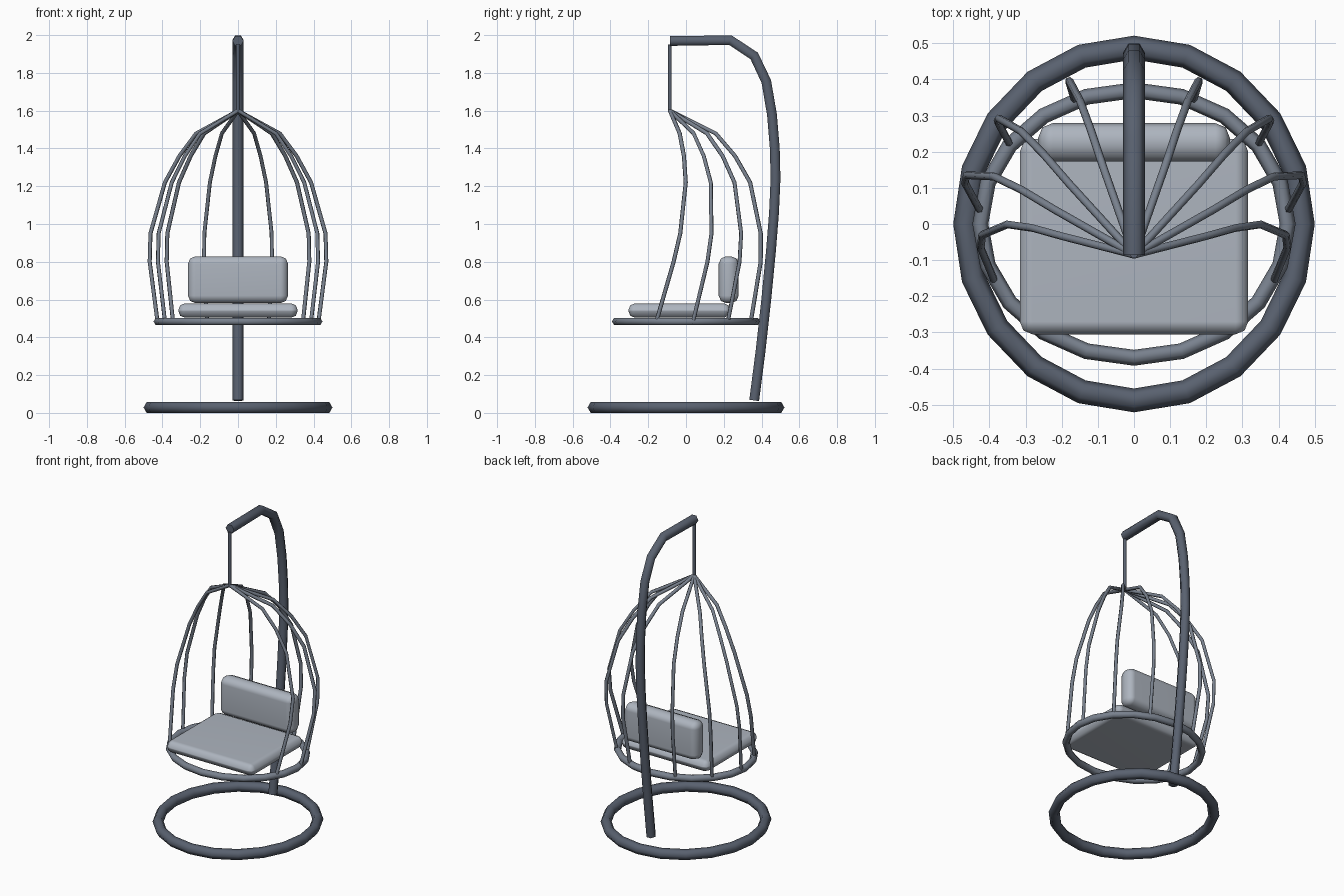
import bpy, bmesh
from math import sin, cos, pi, radians
from mathutils import Vector

if "Cube" in bpy.data.objects:
    bpy.data.objects.remove(bpy.data.objects["Cube"])


def material(name, c):
    m = bpy.data.materials.new(name)
    m.diffuse_color = (*c, 1)
    m.use_nodes = True
    m.node_tree.nodes["Principled BSDF"].inputs["Base Color"].default_value = m.diffuse_color
    return m


DARK = material("dark_metal", (0.10, 0.12, 0.16))
METAL = material("grey_metal", (0.19, 0.22, 0.27))
CLOTH = material("cushion_cloth", (0.42, 0.46, 0.52))


def finish(name, bm, mat):
    bmesh.ops.recalc_face_normals(bm, faces=bm.faces)
    me = bpy.data.meshes.new(name)
    bm.to_mesh(me)
    bm.free()
    ob = bpy.data.objects.new(name, me)
    bpy.context.collection.objects.link(ob)
    me.materials.append(mat)
    return ob


def tube(name, path, r, mat, ref, start=0.0, closed=False, sides=6):
    """Sweep a polygon along a path; ref fixes the roll of the section."""
    bm = bmesh.new()
    pts = [Vector(p) for p in path]
    n = len(pts)
    rows = []
    for i, p in enumerate(pts):
        a = pts[i - 1] if (closed or i) else p
        b = pts[(i + 1) % n] if (closed or i < n - 1) else p
        t = ((b - p).normalized() + (p - a).normalized()).normalized()
        u = Vector(ref)
        u = (u - t * u.dot(t)).normalized()
        v = t.cross(u)
        rows.append([bm.verts.new(p + r * (u * cos(start + 2 * pi * k / sides)
                                           + v * sin(start + 2 * pi * k / sides)))
                     for k in range(sides)])
    for i in range(n if closed else n - 1):
        q, s = rows[i], rows[(i + 1) % n]
        for k in range(sides):
            j = (k + 1) % sides
            bm.faces.new((q[k], q[j], s[j], s[k])).smooth = True
    if not closed:
        bm.faces.new(rows[0])
        bm.faces.new(rows[-1])
        for row in (rows[0], rows[-1]):
            for k in range(sides):
                bm.edges.get((row[k], row[(k + 1) % sides])).smooth = False
    return finish(name, bm, mat)


def ring(name, a, b, z, r, mat):
    path = [(a * sin(2 * pi * i / 20), b * cos(2 * pi * i / 20), z) for i in range(20)]
    return tube(name, path, r, mat, (0, 0, 1), pi / 6, True)


def cushion(name, centre, size, bevel):
    bm = bmesh.new()
    bmesh.ops.create_cube(bm, size=1)
    for v in bm.verts:
        v.co = Vector(centre) + Vector(c * s for c, s in zip(v.co, size))
    bmesh.ops.bevel(bm, geom=bm.edges[:], offset=bevel, segments=2,
                    profile=0.5, affect='EDGES')
    for f in bm.faces:
        f.smooth = True
    ob = finish(name, bm, CLOTH)
    mod = ob.modifiers.new("normals", 'WEIGHTED_NORMAL')
    mod.keep_sharp = True
    return ob


# Stand: floor ring and bent pole
ring("base_ring", 0.467, 0.488, 0.0286, 0.033, DARK)
pole = [(-0.085, 1.969), (0.235, 1.973), (0.361, 1.890), (0.425, 1.755),
        (0.455, 1.58), (0.470, 1.40), (0.474, 1.24), (0.466, 1.06),
        (0.450, 0.86), (0.425, 0.60), (0.395, 0.33), (0.361, 0.066)]
tube("pole", [(0, y, z) for y, z in pole], 0.03, DARK, (1, 0, 0))

# Hanging rod
tube("hanging_rod", [(0, -0.085, 1.595), (0, -0.085, 1.95)], 0.011, DARK, (1, 0, 0))

# Basket: seat ring and ribs; levels are (z, x scale, y scale, y shift)
ring("seat_ring", 0.425, 0.37, 0.484, 0.022, METAL)
levels = [(1.48, 0.52, 0.38, 0.027), (1.36, 0.73, 0.54, 0.075),
          (1.22, 0.91, 0.68, 0.107), (0.95, 1.09, 0.85, 0.105),
          (0.80, 1.10, 0.92, 0.081), (0.475, 1.0, 1.0, 0.0)]
for i, deg in enumerate((67.5, 36.5, 5.5, -25.5)):
    for side, label in ((-1, "left"), (1, "right")):
        x, y = side * 0.427 * cos(radians(deg)), 0.37 * sin(radians(deg))
        path = [(0, -0.085, 1.6)]
        path += [(x * sx, y * sy + oy, z) for z, sx, sy, oy in levels]
        tube(f"rib_{label}_{i + 1}", path, 0.011, METAL, (-(y + 0.085), x, 0))

# Cushions
cushion("seat_cushion", (0, -0.035, 0.542), (0.632, 0.54, 0.076), 0.035)
cushion("back_cushion", (0, 0.226, 0.705), (0.53, 0.106, 0.248), 0.04)
